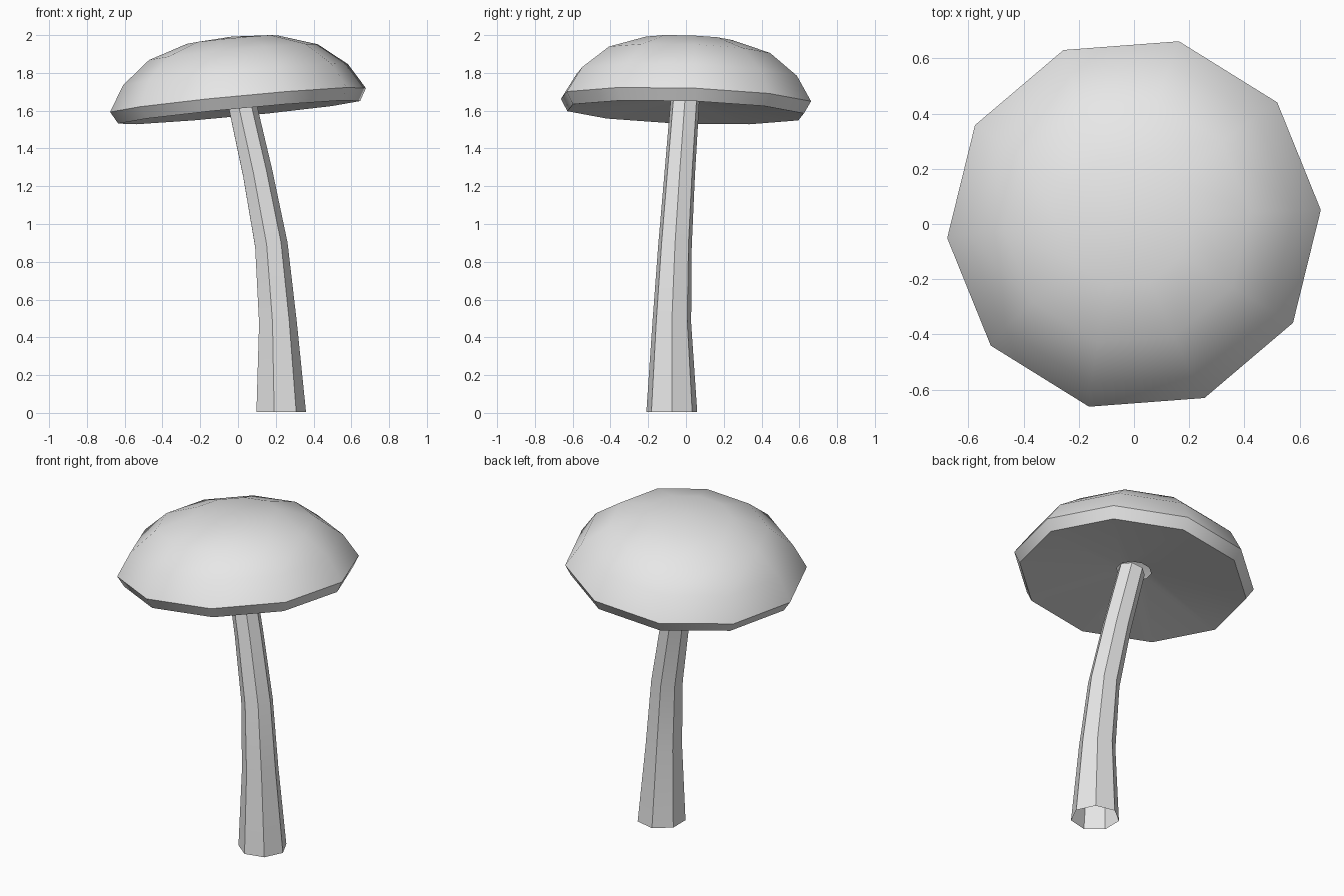
import bpy, bmesh
from math import sin, cos, pi, radians
from mathutils import Vector

cube = bpy.data.objects.get("Cube")
if cube:
    bpy.data.objects.remove(cube, do_unlink=True)

UP = Vector((0, 0, 1))
grey = bpy.data.materials.new("pale grey")
grey.use_nodes = True
colour = (0.8, 0.8, 0.8, 1)
grey.diffuse_color = colour
grey.node_tree.nodes["Principled BSDF"].inputs["Base Color"].default_value = colour


def ring(bm, centre, axis, radius, sides, start=0.0):
    """Regular polygon of vertices square to the axis."""
    turn = UP.rotation_difference(Vector(axis))
    angles = [start + 2 * pi * i / sides for i in range(sides)]
    return [bm.verts.new(Vector(centre) + turn @ Vector((radius * cos(a), radius * sin(a), 0)))
            for a in angles]


def bridge(bm, low, high):
    n = len(low)
    for i in range(n):
        j = (i + 1) % n
        bm.faces.new((low[i], low[j], high[j], high[i]))


def finish(bm, name, angle):
    mesh = bpy.data.meshes.new(name)
    bm.to_mesh(mesh)
    bm.free()
    obj = bpy.data.objects.new(name, mesh)
    bpy.context.collection.objects.link(obj)
    mesh.materials.append(grey)
    bpy.ops.object.select_all(action='DESELECT')
    obj.select_set(True)
    bpy.context.view_layer.objects.active = obj
    bpy.ops.object.shade_smooth_by_angle(angle=radians(angle))
    return obj


# Stem: open, seven-sided tube following a bent path (centre, radius)
path = [((0.222, -0.075, 0.005), 0.138),
        ((0.206, -0.075, 0.48), 0.105),
        ((0.172, -0.058, 0.89), 0.091),
        ((0.100, -0.033, 1.27), 0.083),
        ((0.014, -0.005, 1.655), 0.078)]
bm = bmesh.new()
rings = []
for i, (centre, radius) in enumerate(path):
    before, after = path[max(i - 1, 0)][0], path[min(i + 1, len(path) - 1)][0]
    axis = UP if i == 0 else Vector(after) - Vector(before)
    rings.append(ring(bm, centre, axis, radius, 7))
for low, high in zip(rings, rings[1:]):
    bridge(bm, low, high)
finish(bm, "stem", 30)

# Cap: tilted ten-sided dome with bevelled lip and hollowed underside
# Profile of (radius, height) from the stem opening out to the top
profile = [(0.098, 0.0), (0.645, -0.065), (0.682, 0.0), (0.60, 0.135),
           (0.45, 0.255), (0.24, 0.322)]
tilt = Vector((-0.0956, 0.033, 1)).normalized()
base = Vector((0, 0, 1.656))
bm = bmesh.new()
rings = [ring(bm, base + tilt * h, tilt, r, 10, radians(4.2)) for r, h in profile]
for low, high in zip(rings, rings[1:]):
    bridge(bm, low, high)
peak = bm.verts.new(base + tilt * 0.338)
for i, v in enumerate(rings[-1]):
    bm.faces.new((v, rings[-1][(i + 1) % 10], peak))
finish(bm, "cap", 40)
